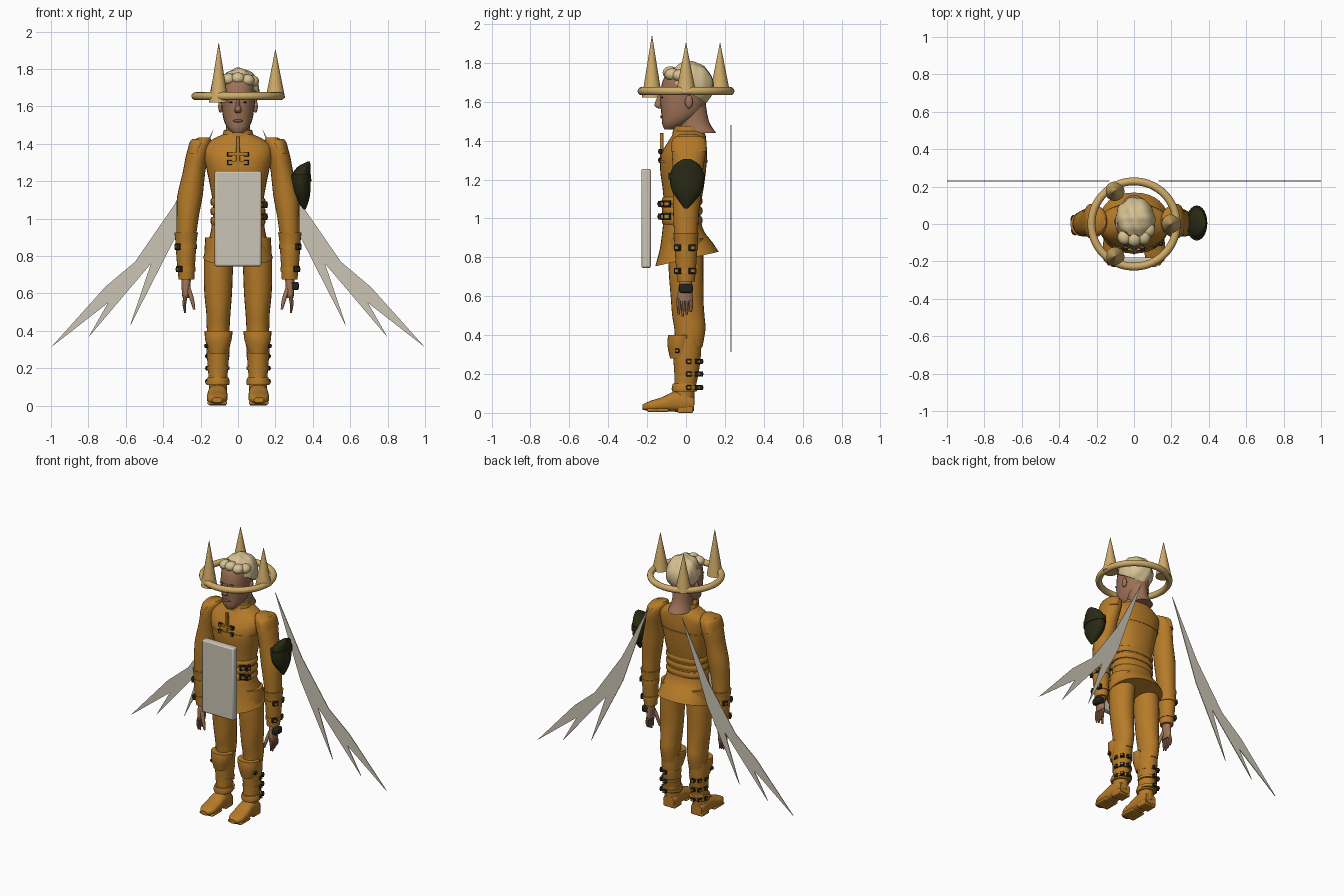
import bpy, bmesh, math
from mathutils import Vector

cube = bpy.data.objects.get("Cube")
if cube:
    bpy.data.objects.remove(cube, do_unlink=True)

made = []


def material(name, r, g, b):
    m = bpy.data.materials.new(name)
    m.use_nodes = True
    m.diffuse_color = (r, g, b, 1)
    m.node_tree.nodes["Principled BSDF"].inputs["Base Color"].default_value = (r, g, b, 1)
    return m


LEATHER = material("tan leather", .47, .2, .022)
DARK = material("dark metal", .018, .016, .009)
OLIVE = material("dark olive", .022, .022, .007)
SKIN = material("skin", .34, .17, .095)
LIP = material("lip", .24, .1, .065)
HAIR = material("blond hair", .68, .54, .29)
GOLD = material("pale gold", .62, .41, .14)
IVORY = material("ivory", .6, .56, .46)


def finish(name, bm, mat):
    bmesh.ops.recalc_face_normals(bm, faces=bm.faces[:])
    mesh = bpy.data.meshes.new(name)
    bm.to_mesh(mesh)
    bm.free()
    mesh.materials.append(mat)
    obj = bpy.data.objects.new(name, mesh)
    bpy.context.collection.objects.link(obj)
    made.append(obj)
    return obj


def spline(rows, steps):
    """Smoothly interpolate between cross-section rows."""
    out = []
    last = len(rows) - 1
    for i in range(last):
        quad = [rows[max(i - 1, 0)], rows[i], rows[i + 1], rows[min(i + 2, last)]]
        for k in range(steps):
            t = k / steps
            out.append([b + t / 2 * (c - a + t * (2 * a - 5 * b + 4 * c - d + t * (3 * (b - c) + d - a)))
                        for a, b, c, d in zip(*quad)])
    return out + [list(rows[-1])]


def loft(name, mat, rows, side=1, along="z", power=2.0, sides=24, steps=3):
    """Rows are centre u, centre v, height, radius u, radius v and optional tilt."""
    bm = bmesh.new()
    rings = []
    for row in spline(rows, steps):
        cu, cv, w, ru, rv = row[:5]
        tilt = row[5] if len(row) > 5 else 0
        ring = []
        for k in range(sides):
            a = math.tau * k / sides
            c, s = math.cos(a), math.sin(a)
            u = side * (cu + ru * math.copysign(abs(c) ** (2 / power), c))
            v = cv + rv * math.copysign(abs(s) ** (2 / power), s)
            h = w + tilt * v
            ring.append(bm.verts.new((u, v, h) if along == "z" else (u, h, v)))
        rings.append(ring)
    for lo, hi in zip(rings, rings[1:]):
        for k in range(sides):
            n = (k + 1) % sides
            bm.faces.new((lo[k], lo[n], hi[n], hi[k]))
    bm.faces.new(rings[0])
    bm.faces.new(rings[-1])
    return finish(name, bm, mat)


def box(name, mat, loc, size, turn=0, bevel=0):
    bm = bmesh.new()
    bmesh.ops.create_cube(bm, size=1)
    bmesh.ops.scale(bm, vec=size, verts=bm.verts)
    obj = finish(name, bm, mat)
    obj.location = loc
    obj.rotation_euler.z = turn
    if bevel:
        mod = obj.modifiers.new("bevel", "BEVEL")
        mod.width, mod.segments = bevel, 2
    return obj


def ball(name, mat, loc, radii):
    bm = bmesh.new()
    bmesh.ops.create_uvsphere(bm, u_segments=20, v_segments=12, radius=1)
    bmesh.ops.scale(bm, vec=radii, verts=bm.verts)
    bmesh.ops.translate(bm, vec=loc, verts=bm.verts)
    return finish(name, bm, mat)


def buckle(name, loc, turn=0, size=.034):
    """Dark frame with a leather tongue through it; turn 0 faces the front."""
    box(name + "_frame", DARK, loc, (size, .02, size * .9), turn, .004)
    box(name + "_tongue", LEATHER, loc, (size * .5, .026, size * .35), turn)


# Coat: chest, flared skirt, collar and waist straps
loft("coat_body", LEATHER, [
    (0, -.02, .93, .145, .1), (0, -.02, 1.05, .132, .093), (0, -.015, 1.15, .145, .105),
    (0, -.015, 1.25, .165, .118), (0, -.01, 1.33, .182, .118), (0, .005, 1.39, .18, .1),
    (0, .015, 1.43, .125, .085), (0, .01, 1.45, .08, .075)], power=2.3, sides=32)
loft("coat_skirt", LEATHER, [
    (0, -.02, .99, .138, .096, 0), (0, -.015, .93, .146, .108, .04),
    (0, 0, .86, .165, .135, .14), (0, .005, .79, .186, .163, .23)], power=2.2, sides=32)
loft("collar", LEATHER, [(0, .01, 1.43, .088, .08), (0, .005, 1.475, .075, .07)], steps=1)
for z in (.99, 1.04, 1.09):
    loft("waist_strap", LEATHER, [(0, -.02, z - .02, .142, .098), (0, -.02, z - .01, .147, .104),
                                  (0, -.02, z + .01, .147, .104), (0, -.02, z + .02, .14, .098)],
         power=2.3, sides=32, steps=1)
for z in (1.01, 1.075):
    for x, turn in ((.115, .7), (.145, 1.4)):
        buckle("waist_buckle", (x, -.17 + x * .5, z), turn, .04)
    buckle("front_buckle", (.04, -.135, z))
loft("chest_band", LEATHER, [(0, -.015, 1.285, .174, .124), (0, -.013, 1.3, .179, .124)],
     power=2.3, sides=32, steps=1)
box("placket", LEATHER, (0, -.125, 1.365), (.022, .02, .15), bevel=.004)
for z in (1.3, 1.345):
    box("chest_strap", LEATHER, (0, -.134, z), (.1, .016, .016))
    for x in (-.045, .045):
        buckle("chest_buckle", (x, -.132, z), 0, .028)

# Arms, shoulder caps, gauntlets and hands; legs and boots
for s, word in ((1, "left"), (-1, "right")):
    loft(word + "_sleeve", LEATHER, [
        (.18, .01, 1.435, .03, .04), (.195, .015, 1.41, .052, .075), (.215, .015, 1.35, .06, .088),
        (.235, .01, 1.25, .06, .078), (.257, .005, 1.12, .068, .072),
        (.268, 0, 1.02, .06, .066), (.277, 0, .9, .052, .06)], s)
    loft(word + "_shoulder_cap", LEATHER, [
        (.205, .015, 1.425, .04, .06), (.215, .015, 1.405, .045, .086), (.23, .015, 1.345, .045, .093)], s)
    loft(word + "_gauntlet", LEATHER, [
        (.277, 0, .925, .063, .066), (.278, 0, .88, .057, .06), (.278, 0, .78, .05, .054),
        (.276, 0, .675, .042, .045)], s)
    for z, r in ((.85, .058), (.73, .05)):
        loft(word + "_wrist_strap", LEATHER, [(.278, 0, z - .012, r, r + .005),
                                              (.278, 0, z + .012, r, r + .005)], s, steps=1)
        for y in (-.042, .03):
            turn = s * (math.pi / 2 + y * 12)
            buckle(word + "_wrist_buckle", (s * (.278 + r - abs(y) * .35), y, z), turn, .036)
    loft(word + "_palm", SKIN, [(.276, 0, .69, .024, .03), (.278, -.004, .64, .024, .036),
                                (.28, -.006, .575, .017, .04)], s)
    for k in range(4):
        y = -.038 + k * .021
        tip = .495 + .012 * abs(k - 1)
        loft(word + "_finger", SKIN, [(.28, y, .59, .011, .011), (.287, y, .545, .01, .01),
                                      (.282, y, tip, .005, .006)], s, sides=8)
    loft(word + "_thumb", SKIN, [(.268, -.02, .635, .013, .014), (.247, -.034, .57, .012, .012),
                                 (.234, -.04, .515, .006, .006)], s, sides=10)

    loft(word + "_trouser_leg", LEATHER, [
        (.09, 0, .9, .085, .09), (.104, 0, .75, .079, .09), (.106, .005, .6, .074, .084),
        (.105, .012, .5, .065, .083), (.106, .02, .43, .062, .08), (.106, .015, .34, .056, .07)], s)
    loft(word + "_boot_shaft", LEATHER, [
        (.106, .005, .385, .066, .074), (.107, .005, .3, .062, .072), (.107, .002, .2, .054, .062),
        (.107, -.008, .11, .048, .053), (.107, -.01, .04, .049, .053)], s)
    loft(word + "_knee_guard", LEATHER, [
        (.104, -.03, .4, .075, .062), (.105, -.032, .35, .07, .064), (.107, -.03, .28, .05, .052)], s)
    loft(word + "_ankle_cuff", LEATHER, [
        (.107, -.008, .15, .056, .06), (.108, -.008, .125, .064, .066), (.108, -.008, .11, .06, .063)],
        s, steps=1)
    loft(word + "_foot", LEATHER, [
        (.108, .045, .04, .042, .035), (.108, .055, 0, .05, .05), (.109, .058, -.06, .052, .052),
        (.111, .045, -.12, .055, .037), (.112, .036, -.18, .052, .027), (.112, .03, -.223, .026, .014)],
        s, "y", 2.6)
    box(word + "_sole", LEATHER, (s * .111, -.145, .014), (.104, .11, .018), 0, .007)
    box(word + "_heel", LEATHER, (s * .108, -.004, .018), (.09, .08, .036), 0, .006)
    for z in (.13, .2, .265):
        loft(word + "_boot_strap", LEATHER, [(.107, .008, z - .01, .06, .066),
                                             (.107, .008, z + .01, .061, .067)], s, steps=1)
        for x, y, turn in ((.163, .015, math.pi / 2), (.15, .06, 2.2), (.11, .078, math.pi)):
            buckle(word + "_boot_buckle", (s * x, y, z), s * turn, .028)
    buckle(word + "_knee_buckle", (s * .168, -.045, .32), s * 1.4, .024)
box("wrist_plate", DARK, (.3, 0, .64), (.05, .07, .045), 0, .01)

# Pointed arm guard on the left arm only
loft("left_arm_guard", OLIVE, [
    (.378, .005, 1.305, .007, .02), (.352, .005, 1.275, .036, .065), (.335, .005, 1.22, .052, .088),
    (.338, .005, 1.15, .049, .08), (.346, .005, 1.1, .034, .05), (.356, 0, 1.05, .006, .008)])
loft("arm_guard_rim", OLIVE, [(.335, .005, 1.235, .056, .094), (.336, .005, 1.2, .056, .094)], steps=1)

# Head and neck
loft("neck", SKIN, [(0, .06, 1.44, .075, .095, .05), (0, .04, 1.5, .062, .078, .05),
                    (0, .025, 1.6, .065, .075)])
loft("head", SKIN, [
    (0, -.085, 1.458, .028, .026), (0, -.062, 1.485, .056, .06), (0, -.03, 1.53, .077, .096),
    (0, -.013, 1.6, .088, .12), (0, -.002, 1.67, .093, .127), (0, .005, 1.73, .09, .115),
    (0, .01, 1.775, .06, .075)], power=2.2)
loft("nose", SKIN, [(0, -.128, 1.645, .008, .01), (0, -.138, 1.605, .011, .018),
                    (0, -.142, 1.58, .018, .02), (0, -.132, 1.565, .012, .01)], sides=12)
ball("mouth", LIP, (0, -.122, 1.523), (.026, .011, .008))
for s, word in ((1, "left"), (-1, "right")):
    ball(word + "_eye", DARK, (s * .034, -.122, 1.622), (.014, .007, .004))
    ball(word + "_eyebrow", LIP, (s * .036, -.124, 1.642), (.02, .008, .004))
    ball(word + "_ear", SKIN, (s * .094, .015, 1.6), (.012, .02, .034))

# Wavy swept hair, cut along a sloping hairline
bm = bmesh.new()
bmesh.ops.create_uvsphere(bm, u_segments=48, v_segments=24, radius=1)
for v in bm.verts:
    p = v.co
    wave = 1 + .03 * math.sin(9 * p.x + 4 * p.y + 2 * p.z) + .015 * math.sin(14 * p.y)
    v.co = Vector((.006 + .107 * p.x * wave, .02 + .122 * p.y * wave, 1.685 + .12 * p.z * wave))
cut = bmesh.ops.bisect_plane(bm, geom=bm.verts[:] + bm.edges[:] + bm.faces[:], clear_inner=True,
                             plane_co=(0, .02, 1.645), plane_no=(0, .6, 1))
bmesh.ops.holes_fill(bm, edges=[e for e in bm.edges if e.is_boundary])
finish("hair", bm, HAIR)
for x, y, z in ((-.05, -.07, 1.745), (.0, -.08, 1.75), (.05, -.07, 1.74), (.075, -.03, 1.735)):
    ball("hair_lock", HAIR, (x, y, z), (.038, .04, .032))

# Spiked ring crown
bpy.ops.mesh.primitive_torus_add(major_segments=64, minor_segments=16, major_radius=.228,
                                 minor_radius=.021, location=(0, 0, 1.655))
ring = bpy.context.object
ring.name = "crown_ring"
ring.data.materials.append(GOLD)
made.append(ring)
for x, y, low, tip in ((-.103, -.175, 1.622, 1.94), (-.103, .175, 1.645, 1.903), (.2, 0, 1.645, 1.903)):
    loft("crown_spike", GOLD, [(x, y, low, .052, .052), (x, y, tip, .001, .001)], steps=1)

# Chest board
box("board", IVORY, (0, -.205, 1), (.25, .05, .51), bevel=.01)

# Thin ragged wings
outline = [(.13, 1.48), (.34, 1.075), (.55, .77), (.71, .635), (1, .312), (.695, .55),
           (.8, .365), (.465, .76), (.58, .42), (.33, .91)]
for s, word in ((1, "left"), (-1, "right")):
    bm = bmesh.new()
    face = bm.faces.new([bm.verts.new((s * x, .228, z)) for x, z in outline])
    grown = bmesh.ops.extrude_face_region(bm, geom=[face])["geom"]
    bmesh.ops.translate(bm, vec=(0, .005, 0), verts=[g for g in grown if isinstance(g, bmesh.types.BMVert)])
    finish(word + "_wing", bm, IVORY)

# Smooth shading with crisp edges
bpy.ops.object.select_all(action="DESELECT")
for obj in made:
    obj.select_set(True)
bpy.context.view_layer.objects.active = made[0]
bpy.ops.object.shade_smooth_by_angle(angle=math.radians(40))
